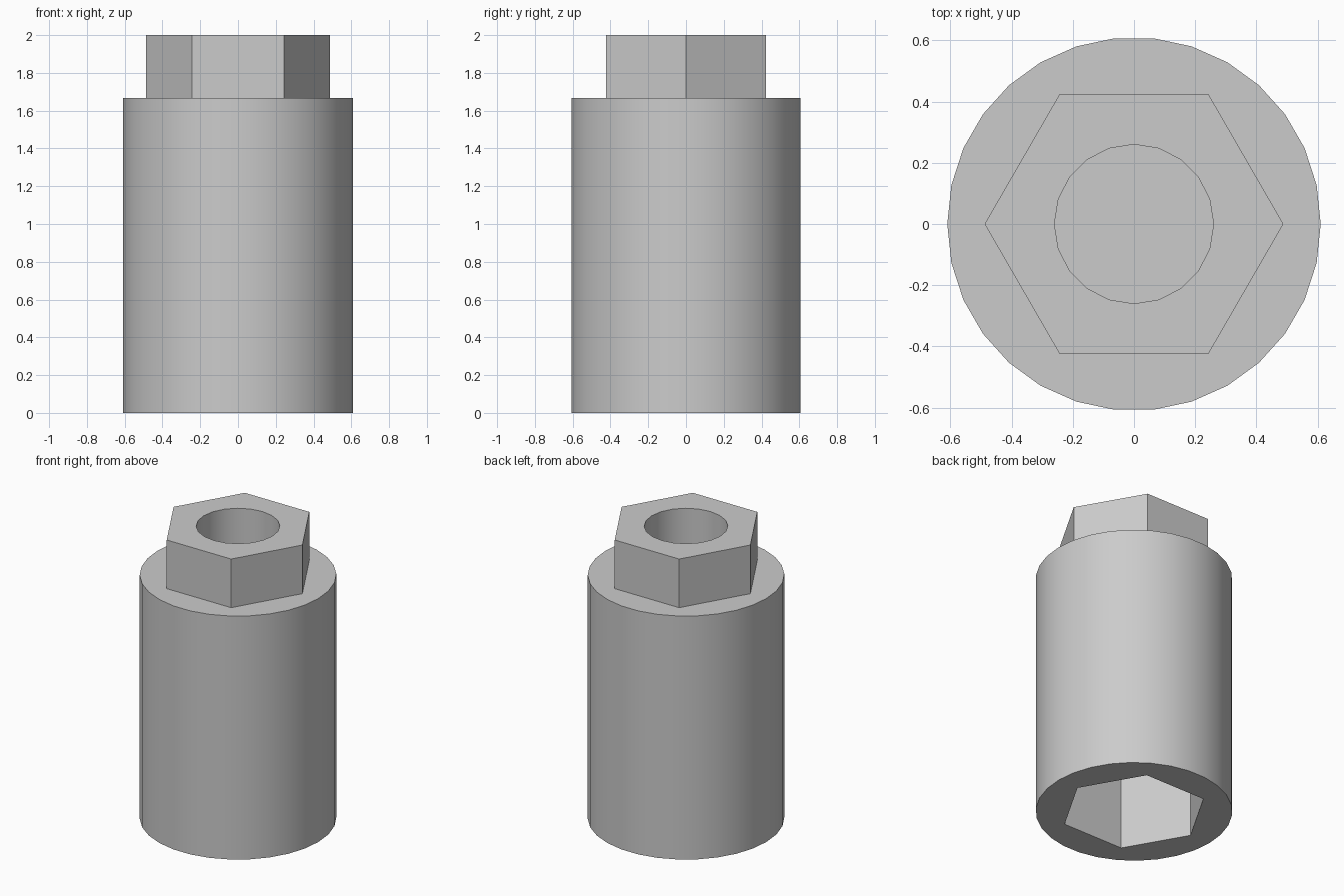
import bpy
import bmesh
import math

cube = bpy.data.objects.get("Cube")
if cube:
    bpy.data.objects.remove(cube, do_unlink=True)

# Single grey finish
grey = bpy.data.materials.new("plain_grey")
grey.use_nodes = True
colour = (0.6, 0.6, 0.6, 1)
grey.diffuse_color = colour
grey.node_tree.nodes["Principled BSDF"].inputs["Base Color"].default_value = colour

bm = bmesh.new()


def ring(sides, radius, z):
    """Closed loop of edges with its first corner on +x."""
    step = 2 * math.pi / sides
    verts = [bm.verts.new((radius * math.cos(i * step), radius * math.sin(i * step), z))
             for i in range(sides)]
    return [bm.edges.new((verts[i], verts[(i + 1) % sides])) for i in range(sides)]


def tube(sides, radius, low, high):
    """Straight wall; returns its lower and upper loops."""
    a, b = ring(sides, radius, low), ring(sides, radius, high)
    for e, f in zip(a, b):
        bm.faces.new((e.verts[0], e.verts[1], f.verts[1], f.verts[0]))
    return a, b


def annulus(outer, inner):
    bmesh.ops.triangle_fill(bm, edges=outer + inner, use_beauty=True)


def disc(edges):
    bmesh.ops.contextual_create(bm, geom=edges)


# Walls of the round body, drive hexagon, socket and top bore
body_low, body_high = tube(30, 0.61, 0, 1.667)
hex_low, hex_high = tube(6, 0.488, 1.667, 2)
socket_low, socket_high = tube(6, 0.458, 0, 1.0)
bore_low, bore_high = tube(20, 0.26, 1.33, 2)

# Flat faces joining the walls into one solid
annulus(body_low, socket_low)
annulus(body_high, hex_low)
annulus(hex_high, bore_high)
disc(socket_high)
disc(bore_low)

# Outer shell and hollow walls face away from the solid
bmesh.ops.recalc_face_normals(bm, faces=bm.faces[:])

mesh = bpy.data.meshes.new("hex_socket_adapter")
bm.to_mesh(mesh)
bm.free()
mesh.materials.append(grey)
adapter = bpy.data.objects.new("hex_socket_adapter", mesh)
bpy.context.collection.objects.link(adapter)

# Smooth round walls, sharp rims and corners
bpy.ops.object.select_all(action="DESELECT")
adapter.select_set(True)
bpy.context.view_layer.objects.active = adapter
bpy.ops.object.shade_smooth_by_angle(angle=math.radians(30))
